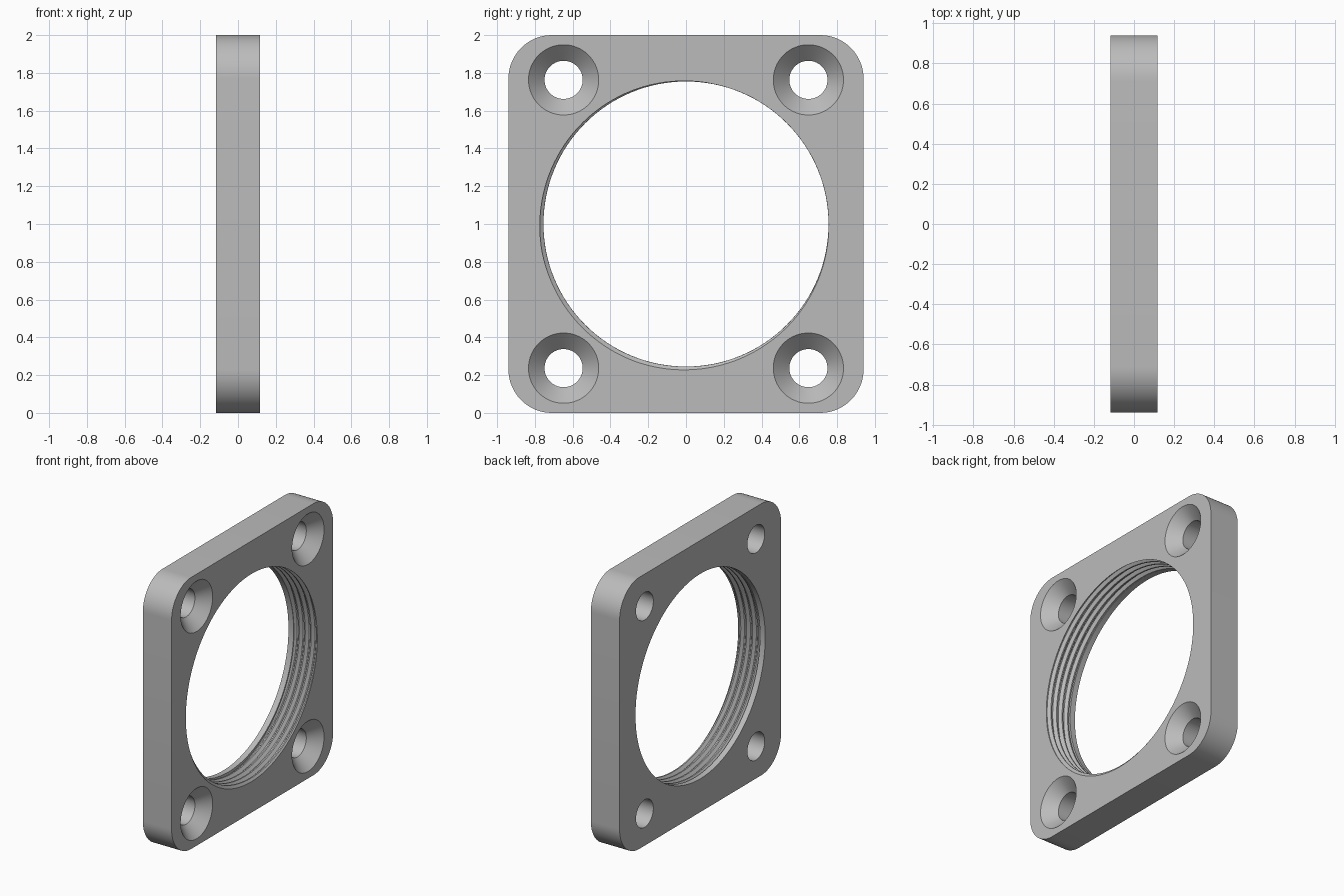
import bpy
import bmesh
from math import cos, sin, pi, tau, radians

if "Cube" in bpy.data.objects:
    bpy.data.objects.remove(bpy.data.objects["Cube"])

HALF_X, HALF_Y, HALF_Z, CORNER = 0.117, 0.94, 1.0, 0.23
MINOR, MAJOR, PITCH, THREAD_START = 0.755, 0.776, 0.0485, -0.075
SEGS = 128

metal = bpy.data.materials.new("grey metal")
metal.use_nodes = True
grey = (0.5, 0.5, 0.5, 1)
metal.diffuse_color = grey
metal.node_tree.nodes["Principled BSDF"].inputs["Base Color"].default_value = grey


def new_object(name, bm):
    bmesh.ops.remove_doubles(bm, verts=bm.verts, dist=1e-5)
    bmesh.ops.recalc_face_normals(bm, faces=bm.faces)
    mesh = bpy.data.meshes.new(name)
    bm.to_mesh(mesh)
    bm.free()
    mesh.materials.append(metal)
    obj = bpy.data.objects.new(name, mesh)
    bpy.context.collection.objects.link(obj)
    return obj


def skin(bm, rings, closed=True):
    """Join neighbouring rings of points with quads and cap both ends."""
    rows = [[bm.verts.new(p) for p in ring] for ring in rings]
    for a, b in zip(rows, rows[1:]):
        for i in range(len(a)):
            j = (i + 1) % len(a)
            bm.faces.new((a[i], a[j], b[j], b[i]))
    bm.faces.new(rows[0])
    bm.faces.new(rows[-1])


def circle(x, r, y=0, z=1, n=SEGS):
    return [(x, y + r * cos(tau * i / n), z + r * sin(tau * i / n)) for i in range(n)]


# Rounded square plate
def plate_outline(x):
    pts = []
    for q, (sy, sz) in enumerate([(1, 1), (-1, 1), (-1, -1), (1, -1)]):
        for i in range(17):
            a = (q + i / 16) * pi / 2
            pts.append((x, sy * (HALF_Y - CORNER) + CORNER * cos(a),
                        1 + sz * (HALF_Z - CORNER) + CORNER * sin(a)))
    return pts


bm = bmesh.new()
skin(bm, [plate_outline(-HALF_X), plate_outline(HALF_X)])
plate = new_object("threaded_mounting_plate", bm)


# Threaded bore cutter: rows follow the helix, clamped at both ends
KNOTS = [(0, 0), (0.2, 0), (0.52, 1), (0.68, 1)]


def thread_radius(t):
    t %= 1
    for (t0, h0), (t1, h1) in zip(KNOTS, KNOTS[1:] + [(1, 0)]):
        if t <= t1:
            return MINOR + (MAJOR - MINOR) * (h0 + (h1 - h0) * (t - t0) / (t1 - t0))


def helix_row(level, end):
    row = []
    for i in range(SEGS + 1):
        turn = i / SEGS
        x = min(max((level + turn) * PITCH, THREAD_START), end)
        r = thread_radius(x / PITCH - turn + 0.8)
        row.append((x, r * cos(tau * turn), 1 + r * sin(tau * turn)))
    return row


END = 0.15
levels = [k + t - 0.8 for k in range(-3, 6) for t, _ in KNOTS]
bm = bmesh.new()
rows = [[bm.verts.new(p) for p in helix_row(level, END)] for level in levels]
for a, b in zip(rows, rows[1:]):
    for i in range(SEGS):
        bm.faces.new((a[i], a[i + 1], b[i + 1], b[i]))
step = [bm.verts.new(p) for p in circle(THREAD_START, MINOR - 0.0005)]
back = [bm.verts.new(p) for p in circle(-0.15, MINOR - 0.0005)]
for i in range(SEGS):
    j = (i + 1) % SEGS
    bm.faces.new((rows[0][i], rows[0][i + 1], step[j], step[i]))
    bm.faces.new((step[i], step[j], back[j], back[i]))
bm.faces.new(back)
bm.faces.new(rows[-1][:SEGS])
bmesh.ops.dissolve_degenerate(bm, dist=1e-6, edges=bm.edges)
cutters = [new_object("bore_cutter", bm)]

# Countersunk screw hole cutters, one in each corner
for y in (-0.648, 0.648):
    for z in (0.237, 1.763):
        bm = bmesh.new()
        skin(bm, [circle(x, r, y, z, 64) for x, r in
                  ((-0.2, 0.101), (HALF_X - 0.085, 0.101), (HALF_X + 0.01, 0.196))])
        cutters.append(new_object("screw_hole_cutter", bm))

# Cut the openings and shade the curved walls
bpy.ops.object.select_all(action="DESELECT")
bpy.context.view_layer.objects.active = plate
plate.select_set(True)
for cutter in cutters:
    cutter.hide_render = True
    cut = plate.modifiers.new("cut", "BOOLEAN")
    cut.operation = "DIFFERENCE"
    cut.solver = "EXACT"
    cut.object = cutter
    bpy.ops.object.modifier_apply(modifier=cut.name)
    bpy.data.objects.remove(cutter)
bpy.ops.object.shade_smooth_by_angle(angle=radians(25))
